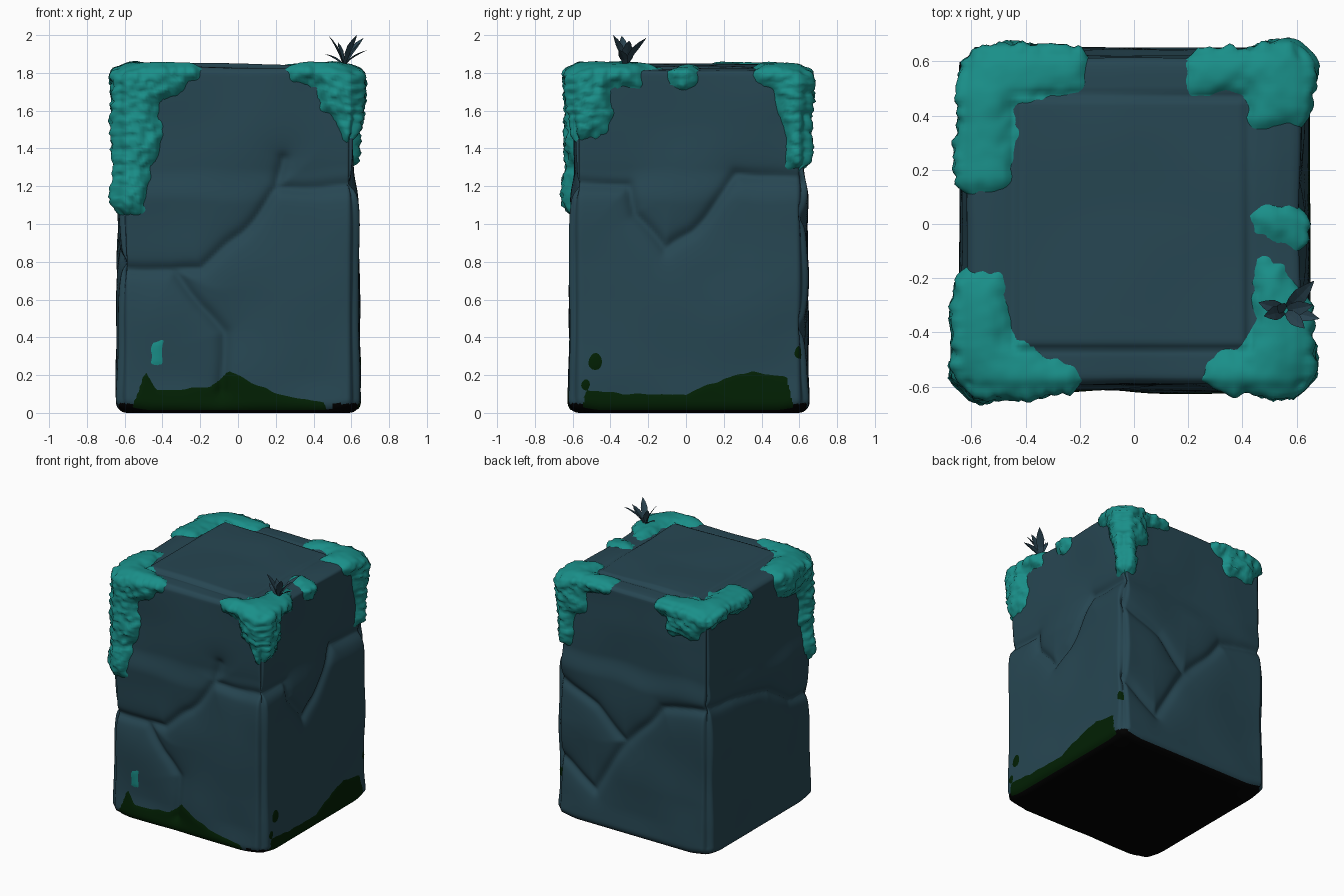
import bpy, bmesh, math
from mathutils import Vector, noise

if "Cube" in bpy.data.objects:
    bpy.data.objects.remove(bpy.data.objects["Cube"])

# ---------- colours ----------
def material(name, rgb):
    m = bpy.data.materials.new(name)
    m.diffuse_color = (*rgb, 1)
    m.use_nodes = True
    m.node_tree.nodes["Principled BSDF"].inputs["Base Color"].default_value = m.diffuse_color
    return m

STONE = material("slate_stone", (0.020, 0.062, 0.085))
BLACK = material("black_base", (0.0003, 0.0003, 0.0003))
ALGAE = material("dark_green_algae", (0.0006, 0.014, 0.001))
MOSS = material("teal_moss", (0.010, 0.275, 0.250))
LEAF = material("slate_leaf", (0.022, 0.055, 0.078))

# ---------- block size ----------
HX, HY, CY, H, R = 0.647, 0.640, 0.015, 1.852, 0.06
NX, NY, NZ = 88, 88, 126

# cracks between boulders, as polylines (across, height) on each side
CRACKS = {
    "front": [[(-0.66, 0.78), (-0.35, 0.75), (-0.19, 0.77), (0.02, 0.97), (0.2, 1.19), (0.23, 1.36)],
              [(0.2, 1.19), (0.66, 1.2)],
              [(-0.33, 0.74), (-0.2, 0.55), (-0.08, 0.42), (-0.08, 0.12)]],
    "right": [[(-0.66, 1.22), (-0.32, 1.2), (-0.28, 1.05), (-0.1, 0.88), (0.03, 0.98),
               (0.2, 1.17), (0.26, 1.27), (0.68, 1.22)]],
    "back": [[(0.68, 1.08), (0.3, 0.9), (0.05, 0.7), (-0.24, 1.03), (-0.68, 1.12)],
             [(0.05, 0.7), (0.32, 0.27), (0.66, 0.5)]],
    "left": [[(0.68, 1.12), (0.3, 1.07), (-0.1, 0.98), (-0.35, 0.83), (-0.66, 0.78)]],
}
PANEL = (-0.44, 0.42, -0.46, 0.47)

def smooth(a, b, t):
    t = min(1, max(0, (t - a) / (b - a)))
    return t * t * (3 - 2 * t)

def seg_dist(u, v, a, b):
    dx, dy = b[0] - a[0], b[1] - a[1]
    t = min(1, max(0, ((u - a[0]) * dx + (v - a[1]) * dy) / (dx * dx + dy * dy)))
    return math.hypot(u - a[0] - t * dx, v - a[1] - t * dy)

def side_depth(side, u, z):
    w = Vector((u, z, len(side))) * 3.5                      # slightly wandering cracks
    u, z = u + 0.03 * noise.noise(w), z + 0.03 * noise.noise(w + Vector((9.3, 4.6, 2.7)))
    d = min(seg_dist(u, z, l[i], l[i + 1]) for l in CRACKS[side] for i in range(len(l) - 1))
    groove = 0.032 * math.exp(-d / 0.08) + 0.014 * math.exp(-(d / 0.03) ** 2)
    return groove + 0.03 * smooth(1.12, 1.3, z)

def top_depth(x, y):
    out = max(PANEL[0] - x, x - PANEL[1], PANEL[2] - y, y - PANEL[3])
    rim = 0.02 * smooth(-0.01, 0.012, out) + 0.014 * smooth(0.08, 0.2, out)
    crease = 0.012 * math.exp(-(out / 0.012) ** 2)
    tilt = 0.015 * smooth(0.0, 0.5, x * 0.6 + y * 0.6) if out < 0 else 0
    return rim + crease + tilt

def surface(p):
    """Rounded block point with boulder relief, and its outward normal."""
    q = Vector((max(-HX + R, min(HX - R, p.x)),
                max(CY - HY + R, min(CY + HY - R, p.y)),
                max(R, min(H - R, p.z))))
    n = (p - q).normalized()
    p = q + n * R
    o = n * -0.05 * abs(n.x * n.y)                           # worn vertical edges
    if n.y < -0.01: o.y -= n.y * side_depth("front", p.x, p.z)
    if n.y > 0.01: o.y -= n.y * side_depth("back", p.x, p.z)
    if n.x > 0.01: o.x -= n.x * side_depth("right", p.y, p.z)
    if n.x < -0.01: o.x -= n.x * side_depth("left", p.y, p.z)
    if n.z > 0.01: o.z -= n.z * top_depth(p.x, p.y)
    if n.z > -0.5:
        o -= n * 0.016 * (0.4 + noise.noise(p * 2.6)) * smooth(0, 0.2, p.z)
    corner = smooth(0.45, 0.66, abs(p.x)) * smooth(0.45, 0.66, abs(p.y - CY))
    o.z -= 0.04 * corner * smooth(H - 0.3, H, p.z) - 0.03 * corner * smooth(0.15, 0, p.z)
    return p + o, n

# ---------- lattice shell shared by stone, algae and moss ----------
def lattice_quads():
    n = (NX, NY, NZ)
    for a, b, c in ((0, 1, 2), (1, 2, 0), (2, 0, 1)):
        for end in (0, n[a]):
            for i in range(n[b]):
                for j in range(n[c]):
                    quad = []
                    for di, dj in ((0, 0), (1, 0), (1, 1), (0, 1)):
                        k = [0, 0, 0]
                        k[a], k[b], k[c] = end, i + di, j + dj
                        quad.append(tuple(k))
                    yield quad if end else quad[::-1]

QUADS = list(lattice_quads())
POINTS = {}
for quad in QUADS:
    for k in quad:
        if k not in POINTS:
            POINTS[k] = surface(Vector((HX * (2 * k[0] / NX - 1),
                                        CY + HY * (2 * k[1] / NY - 1), H * k[2] / NZ)))

def make_object(name, coords, mats, rule=None):
    """Mesh from every lattice quad whose corners are all in coords."""
    quads = [q for q in QUADS if all(k in coords for k in q)]
    keys = {}
    for q in quads:
        for k in q:
            keys.setdefault(k, len(keys))
    me = bpy.data.meshes.new(name)
    me.from_pydata([coords[k] for k in keys], [], [[keys[k] for k in q] for q in quads])
    for m in mats:
        me.materials.append(m)
    for f in me.polygons:
        f.use_smooth = True
        if rule:
            f.material_index = rule(f.center, f.normal)
    bpy.context.collection.objects.link(bpy.data.objects.new(name, me))

# ---------- stone block with black underside ----------
def stone_rule(c, n):
    if n.z < -0.7 or c.z < 0.016:
        return 1
    corner = c.x > 0.5 and c.y < -0.35 or c.x < -0.5 and c.y < -0.5 or c.x > 0.5 and c.y > 0.5
    return int(corner and c.z < 0.05 and (n.y < -0.3 or n.x > 0.3))

make_object("stone_block", {k: v[0] for k, v in POINTS.items()}, [STONE, BLACK], stone_rule)

# ---------- thin algae film at the foot of the front and right sides ----------
ALGAE_FRONT = [(-0.6, -0.1), (-0.55, 0.06), (-0.49, 0.21), (-0.43, 0.12), (-0.15, 0.13), (-0.05, 0.22),
               (0.05, 0.17), (0.25, 0.09), (0.46, 0.05), (0.5, -0.1)]
ALGAE_RIGHT = [(-0.58, -0.1), (-0.53, 0.12), (-0.2, 0.1), (0, 0.1), (0.2, 0.18), (0.35, 0.22),
               (0.54, 0.18), (0.57, 0.04), (0.6, -0.1)]
SPOTS = [(-0.48, 0.27, 0.035), (0.6, 0.32, 0.027), (-0.53, 0.15, 0.022)]

def height_at(line, u):
    for (a, ha), (b, hb) in zip(line, line[1:]):
        if a <= u <= b:
            return ha + (hb - ha) * (u - a) / (b - a)
    return -0.1

def film(name, mask, mat):
    coords = {}
    for k, (p, n) in POINTS.items():
        if p.z < 0.45 and n.z > -0.75:
            m = mask(p, n)
            if m > -0.04:
                coords[k] = p + n * 0.004 * math.tanh(m / 0.015)
    make_object(name, coords, [mat])

def algae_mask(p, n):
    wob = 0.014 * noise.noise(p * 14)
    m = -1
    if n.y < -0.7:
        m = height_at(ALGAE_FRONT, p.x) - p.z
    elif n.x > 0.6:
        m = max([height_at(ALGAE_RIGHT, p.y) - p.z] +
                [r - math.hypot(p.y - y, (p.z - z) * 0.8) for y, z, r in SPOTS])
    return m + wob

film("algae_film", algae_mask, ALGAE)
film("moss_front_spot", lambda p, n: min(0.03 - abs(p.x + 0.43), 0.06 - abs(p.z - 0.32))
     + 0.012 * noise.noise(p * 20) if n.y < -0.7 else -1, MOSS)

# ---------- moss caps: regions (x0, x1, y0, y1, z0) hanging from the top ----------
PATCHES = {
    "moss_front_left": [(-1, -0.19, -1, -0.51, 1.77), (-1, -0.29, -1, -0.5, 1.69), (-1, -0.47, -1, -0.18, 1.62),
                        (-1, -0.42, -1, -0.46, 1.34), (-1, -0.47, -1, -0.5, 1.04)],
    "moss_front_right": [(0.25, 1, -1, -0.48, 1.73), (0.43, 1, -1, -0.41, 1.6), (0.54, 1, -1, -0.43, 1.45),
                         (0.455, 0.56, -0.5, -0.13, 1.7), (0.46, 1, -1, -0.25, 1.72)],
    "moss_back_right": [(0.2, 1, 0.48, 1, 1.76), (0.45, 1, 0.36, 1, 1.74), (0.41, 1, 0.48, 1, 1.57),
                        (0.51, 1, 0.53, 1, 1.3)],
    "moss_back_left": [(-0.6, -0.17, 0.48, 1, 1.73), (-1, -0.45, 0.13, 0.6, 1.72),
                       (-0.55, -0.28, 0.5, 1, 1.62)],
    "moss_right_tuft": [(0.44, 0.62, -0.05, 0.05, 1.72), (0.56, 1, -0.11, 0.05, 1.73)],
}

def moss_mask(p, boxes):
    """Blended union of round-cornered boxes with a ragged edge."""
    total = 1e-20
    for b in boxes:
        sides = (p.x - b[0], b[1] - p.x, p.y - b[2], b[3] - p.y, p.z - b[4])
        total += sum(math.exp(-s / 0.022) for s in sides) ** (-0.022 / 0.028)
    return 0.028 * math.log(total) + 0.035 * noise.noise(p * 6.5) + 0.016 * noise.noise(p * 22)

for name, boxes in PATCHES.items():
    low = min(b[4] for b in boxes) - 0.05
    coords = {}
    for k, (p, n) in POINTS.items():
        m = moss_mask(p, boxes) if p.z > low else -1
        if m < -0.03:
            continue
        side = 1 - smooth(0.3, 0.9, n.z)
        t = (0.034 + 0.024 * side) * math.tanh(m / 0.045)
        if m > 0:                                   # shaggy on the sides, soft on top
            rough = noise.noise(Vector((p.x * 28, p.y * 28, p.z * 42)))
            t += (0.018 * side + 0.002) * rough * min(1, m / 0.03) + 0.008 * noise.noise(p * 7)
        coords[k] = p + n * t - Vector((0, 0, 0.014 * side * abs(noise.noise(p * 30))))
    make_object(name, coords, [MOSS])

# ---------- small leafy plant on the front right edge ----------
def leaf(bm, root, tip, width):
    flat = Vector((tip.x - root.x, tip.y - root.y, 0))
    side = flat.cross(Vector((0, 0, 1))).normalized()
    mid = root.lerp(tip, 0.5) - flat * 0.2 + Vector((0, 0, 0.02))
    rows = []
    for t, w in ((0, 0.3), (0.35, 0.85), (0.6, 1), (0.82, 0.6), (1, 0.03)):
        c = root * (1 - t) ** 2 + mid * 2 * t * (1 - t) + tip * t * t
        s = side * width * w
        rows.append([bm.verts.new(v) for v in (c - s, c - Vector((0, 0, 0.3 * width * w)), c + s)])
    for a, b in zip(rows, rows[1:]):
        for i in (0, 1):
            bm.faces.new((a[i], a[i + 1], b[i + 1], b[i]))

bm = bmesh.new()
root = Vector((0.56, -0.32, 1.835))
for x, y, z, w in ((0.48, -0.34, 1.995, 0.026), (0.53, -0.30, 1.96, 0.022), (0.665, -0.21, 1.985, 0.028),
                   (0.685, -0.35, 1.92, 0.024), (0.63, -0.385, 2.0, 0.024), (0.46, -0.29, 1.90, 0.026),
                   (0.66, -0.30, 1.97, 0.026)):
    leaf(bm, root, Vector((x, y, z)), w)
me = bpy.data.meshes.new("leafy_plant")
bm.to_mesh(me)
bm.free()
me.materials.append(LEAF)
bpy.context.collection.objects.link(bpy.data.objects.new("leafy_plant", me))
